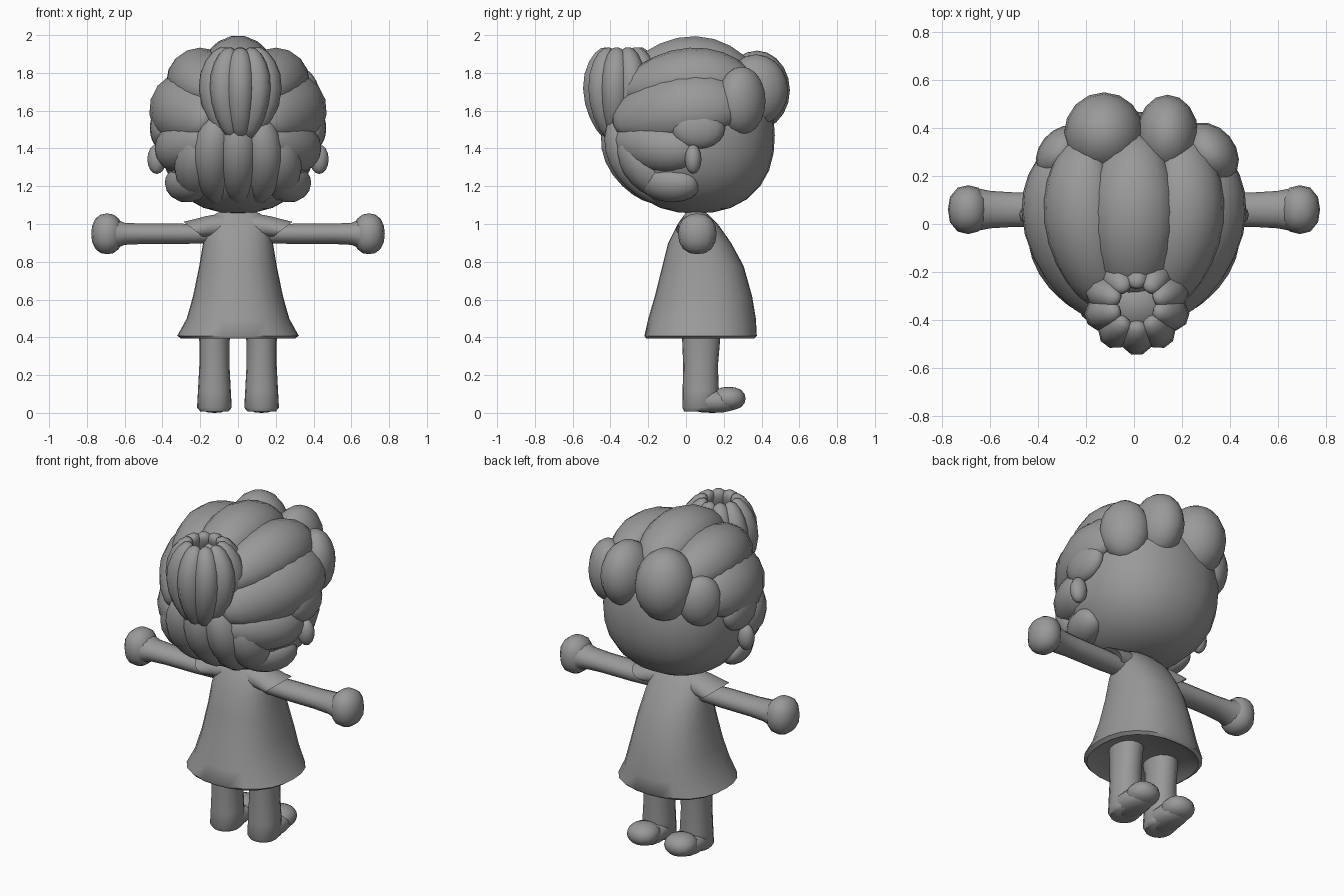
import bpy, bmesh, math
from mathutils import Vector, Matrix

if "Cube" in bpy.data.objects:
    bpy.data.objects.remove(bpy.data.objects["Cube"])

grey = bpy.data.materials.new("plain_grey")
grey.diffuse_color = (0.32, 0.32, 0.32, 1)
grey.use_nodes = True
grey.node_tree.nodes["Principled BSDF"].inputs["Base Color"].default_value = grey.diffuse_color
HEAD = Vector((0, 0.05, 1.47))


def finish(name, bm, angle=50):
    """Turn a bmesh into a smooth grey object."""
    bmesh.ops.recalc_face_normals(bm, faces=bm.faces)
    me = bpy.data.meshes.new(name)
    bm.to_mesh(me)
    bm.free()
    me.materials.append(grey)
    ob = bpy.data.objects.new(name, me)
    bpy.context.collection.objects.link(ob)
    bpy.context.view_layer.objects.active = ob
    ob.select_set(True)
    bpy.ops.object.shade_smooth_by_angle(angle=math.radians(angle))
    ob.select_set(False)
    return ob


def ball(name, c, r, seg=16, rings=10, power=2.0, turn=0):
    """Ellipsoid; a power above 2 makes it boxier, turn spins it about z."""
    bm = bmesh.new()
    bmesh.ops.create_uvsphere(bm, u_segments=seg, v_segments=rings, radius=1)
    for v in bm.verts:
        v.co /= sum(abs(k) ** power for k in v.co) ** (1 / power)
    bm.transform(Matrix.Translation(c) @ Matrix.Rotation(math.radians(turn), 4, 'Z')
                 @ Matrix.Diagonal((*r, 1)))
    return finish(name, bm)


def loft(name, rings, cap_start=True, cap_end=True, angle=50):
    """Skin a list of closed point rings."""
    bm = bmesh.new()
    vs = [[bm.verts.new(p) for p in ring] for ring in rings]
    n = len(vs[0])
    for a, b in zip(vs, vs[1:]):
        for i in range(n):
            bm.faces.new((a[i], a[(i + 1) % n], b[(i + 1) % n], b[i]))
    if cap_start:
        bm.faces.new(vs[0])
    if cap_end:
        bm.faces.new(vs[-1])
    return finish(name, bm, angle)


def flat_ring(x, y, z, rx, ry, n=20, power=2.0):
    out = []
    for i in range(n):
        c, s = math.cos(i * math.tau / n), math.sin(i * math.tau / n)
        k = (abs(c) ** power + abs(s) ** power) ** (-1 / power)
        out.append((x + rx * c * k, y + ry * s * k, z))
    return out


def side_ring(s, x, y, z, ry, rz, slant=0, n=14):
    """Ring facing along x; slant pushes its upper edge outwards."""
    out = []
    for i in range(n):
        a = i * math.tau / n
        out.append((s * (x + slant * math.sin(a)), y + ry * math.cos(a), z + rz * math.sin(a)))
    return out


def lobe(name, p0, pm, p1, w, h, centre=HEAD, seg=14, rings=12):
    """Puffy lock of hair: an ellipsoid bent along a path of three points."""
    p0, pm, p1 = Vector(p0), Vector(pm), Vector(p1)
    ctrl = 2 * pm - (p0 + p1) / 2
    sections = []
    for k in range(rings + 1):
        lat = math.pi * (0.03 + 0.94 * k / rings)
        t = (1 - math.cos(lat)) / 2
        fat = math.sin(lat) ** 0.7
        p = p0 * (1 - t) ** 2 + ctrl * 2 * t * (1 - t) + p1 * t * t
        tan = ((ctrl - p0) * (1 - t) + (p1 - ctrl) * t).normalized()
        n = p - centre
        dist = n.length
        n = (n - tan * n.dot(tan)).normalized()
        side = tan.cross(n)
        ring = []
        for i in range(seg):
            a = i * math.tau / seg
            b = w * fat * math.cos(a)
            ring.append(p + side * b + n * (h * fat * math.sin(a) - b * b / (2 * dist)))
        sections.append(ring)
    return loft(name, sections, angle=70)


# Head and the hair layer hugging its back
ball("head", HEAD, (0.41, 0.42, 0.412), 24, 14, power=2.3)
ball("hair_base", (0, -0.02, 1.5), (0.40, 0.375, 0.40), 24, 14, power=2.1)

# Hair locks sweeping over the crown and down to the nape
lobe("crown_lock", (0, -0.3, 1.78), (0, 0.05, 1.91), (0, 0.36, 1.76), 0.17, 0.09)
lobe("nape_lock", (0, -0.35, 1.6), (0, -0.355, 1.36), (0, -0.15, 1.13), 0.1, 0.08)
locks = {
    "upper_lock": ((0.12, -0.34, 1.70), (0.25, 0.02, 1.83), (0.2, 0.35, 1.74), 0.16, 0.09),
    "side_lock": ((0.15, -0.38, 1.55), (0.36, -0.03, 1.655), (0.32, 0.3, 1.64), 0.185, 0.085),
    "lower_lock": ((0.12, -0.37, 1.45), (0.325, -0.17, 1.40), (0.375, 0.06, 1.39), 0.13, 0.08),
    "jaw_lock": ((0.18, -0.25, 1.25), (0.29, -0.1, 1.2), (0.33, 0.06, 1.22), 0.10, 0.07),
    "inner_nape_lock": ((0.1, -0.34, 1.58), (0.145, -0.33, 1.35), (0.11, -0.13, 1.13), 0.1, 0.08),
    "outer_nape_lock": ((0.16, -0.31, 1.5), (0.245, -0.26, 1.31), (0.21, -0.08, 1.15), 0.11, 0.07),
}
for side, s in (("right", 1), ("left", -1)):
    for name, (a, b, c, w, h) in locks.items():
        a, b, c = [(s * p[0], p[1], p[2]) for p in (a, b, c)]
        lobe(f"{side}_{name}", a, b, c, w, h)
    ball(f"{side}_temple_puff", (s * 0.405, 0.065, 1.51), (0.062, 0.142, 0.11))
    ball(f"{side}_ear", (s * 0.43, 0.038, 1.345), (0.05, 0.044, 0.078), 12, 8)

# Fringe puffs, turned to follow the forehead
for i, (c, r, turn) in enumerate([((-0.125, 0.375, 1.71), (0.168, 0.175, 0.21), 0),
                                  ((0.14, 0.37, 1.71), (0.13, 0.17, 0.19), 0),
                                  ((0.315, 0.295, 1.655), (0.14, 0.11, 0.18), -50),
                                  ((-0.305, 0.30, 1.63), (0.125, 0.09, 0.15), 50)]):
    ball(f"fringe_puff_{i + 1}", c, r, turn=turn)

# Bun: a ring of locks around a core
BUN = Vector((0.012, -0.33, 1.69))
ball("bun_core", BUN, (0.17, 0.16, 0.17))
for k in range(10):
    a = (k + 0.5) * math.tau / 10
    pts = [BUN + Vector((r * math.cos(a), r * math.sin(a) * 0.95 - shift, z))
           for r, z, shift in ((0.08, 0.24, 0.01), (0.168, 0.03, 0), (0.06, -0.235, 0.02))]
    lobe(f"bun_lock_{k + 1}", *pts, 0.075, 0.06, BUN, 10, 10)

# Dress: stacked rounded ovals with a recessed underside
profile = [(0.43, 0.24, -0.15, 0.30), (0.395, 0.30, -0.21, 0.36), (0.41, 0.322, -0.22, 0.375),
           (0.5, 0.272, -0.2, 0.37), (0.62, 0.238, -0.165, 0.35), (0.78, 0.205, -0.125, 0.305),
           (0.9, 0.185, -0.095, 0.24), (1.0, 0.165, -0.045, 0.17), (1.05, 0.13, -0.01, 0.12),
           (1.075, 0.08, 0.01, 0.09)]
loft("dress", [flat_ring(0, (f + b) / 2, z, w, (b - f) / 2, 24, 2.35) for z, w, f, b in profile])

for side, s in (("right", 1), ("left", -1)):
    # Flared cap sleeve, open towards the hand
    loft(f"{side}_sleeve", [side_ring(s, 0.06, 0.05, 0.99, 0.08, 0.075),
                            side_ring(s, 0.15, 0.05, 0.985, 0.095, 0.06, 0.02),
                            side_ring(s, 0.235, 0.05, 0.972, 0.105, 0.042, 0.055),
                            side_ring(s, 0.2, 0.05, 0.965, 0.06, 0.03, 0.03)])
    # Arm and hand
    loft(f"{side}_arm", [side_ring(s, x, 0.06, 0.95, ry, rz) for x, ry, rz in
                         ((0.1, 0.06, 0.05), (0.3, 0.07, 0.055), (0.5, 0.072, 0.055),
                          (0.6, 0.078, 0.06), (0.66, 0.09, 0.085))])
    ball(f"{side}_hand", (s * 0.693, 0.06, 0.95), (0.084, 0.102, 0.108), 12, 8, power=2.3)
    # Leg and shoe
    loft(f"{side}_leg", [flat_ring(s * x, y, z, rx, ry, 16, 2.2) for x, y, z, rx, ry in
                         ((0.125, 0.07, 0.01, 0.075, 0.08), (0.125, 0.075, 0.03, 0.092, 0.094),
                          (0.125, 0.078, 0.12, 0.087, 0.096), (0.125, 0.077, 0.25, 0.08, 0.092),
                          (0.125, 0.08, 0.38, 0.08, 0.1), (0.12, 0.08, 0.46, 0.09, 0.105))])
    ball(f"{side}_toe", (s * 0.125, 0.225, 0.078), (0.09, 0.09, 0.062), 14, 8, power=2.3)
    ball(f"{side}_foot", (s * 0.125, 0.14, 0.062), (0.088, 0.145, 0.06), 14, 8, power=2.5)

# Rest the soles on the ground
bpy.context.view_layer.update()
low = min((o.matrix_world @ v.co).z for o in bpy.data.objects for v in o.data.vertices)
for o in bpy.data.objects:
    o.location.z -= low
